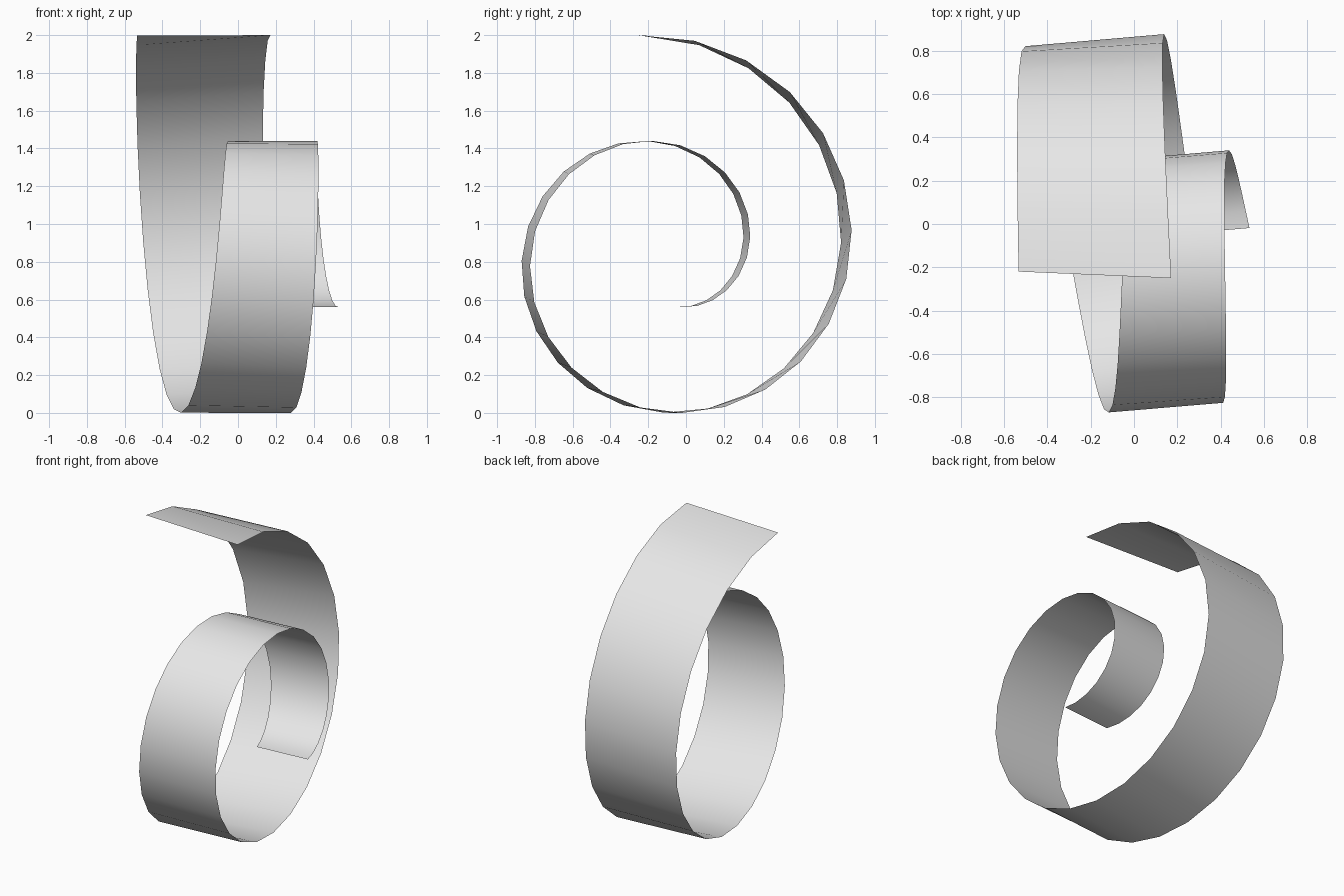
import bpy, bmesh, math
from mathutils import Matrix, Vector

if "Cube" in bpy.data.objects:
    bpy.data.objects.remove(bpy.data.objects["Cube"])

SEGMENTS = 36            # 15 degree steps over one and a half turns
TURN = 3 * math.pi
GROWTH = 0.28 / math.pi  # radius gain per radian
YAW = 0.085              # slight turn of the whole coil about z


def lerp(a, b, t):
    return a + (b - a) * t


def edge_point(t, x_ends, slip_ends):
    """Point on one ribbon edge: an involute spiral drifting sideways."""
    a = t * TURN + lerp(*slip_ends, t)
    r = 0.30 + GROWTH * a
    y = -0.138 + r * math.sin(a) + GROWTH * math.cos(a)
    z = 0.86 - r * math.cos(a) + GROWTH * math.sin(a)
    return Vector((lerp(*x_ends, t), y, z))


# Widening ribbon between the left and right edges
bm = bmesh.new()
rows = []
for i in range(SEGMENTS + 1):
    t = i / SEGMENTS
    rows.append((bm.verts.new(edge_point(t, (0.17, -0.55), (-0.05, -0.047))),
                 bm.verts.new(edge_point(t, (0.53, 0.15), (-0.05, 0.032)))))
for (l0, r0), (l1, r1) in zip(rows, rows[1:]):
    bm.faces.new((l0, l1, r1, r0)).smooth = True
bm.transform(Matrix.Rotation(YAW, 4, 'Z'))

# Rest the lowest point on the ground
low = min(v.co.z for v in bm.verts)
bmesh.ops.translate(bm, verts=bm.verts, vec=(0, 0, -low))

mesh = bpy.data.meshes.new("spiral_ribbon")
bm.to_mesh(mesh)
bm.free()
grey = bpy.data.materials.new("light grey")
grey.diffuse_color = (0.8, 0.8, 0.8, 1)
grey.use_nodes = True
grey.node_tree.nodes["Principled BSDF"].inputs["Base Color"].default_value = grey.diffuse_color
mesh.materials.append(grey)
ribbon = bpy.data.objects.new("spiral_ribbon", mesh)
bpy.context.collection.objects.link(ribbon)
